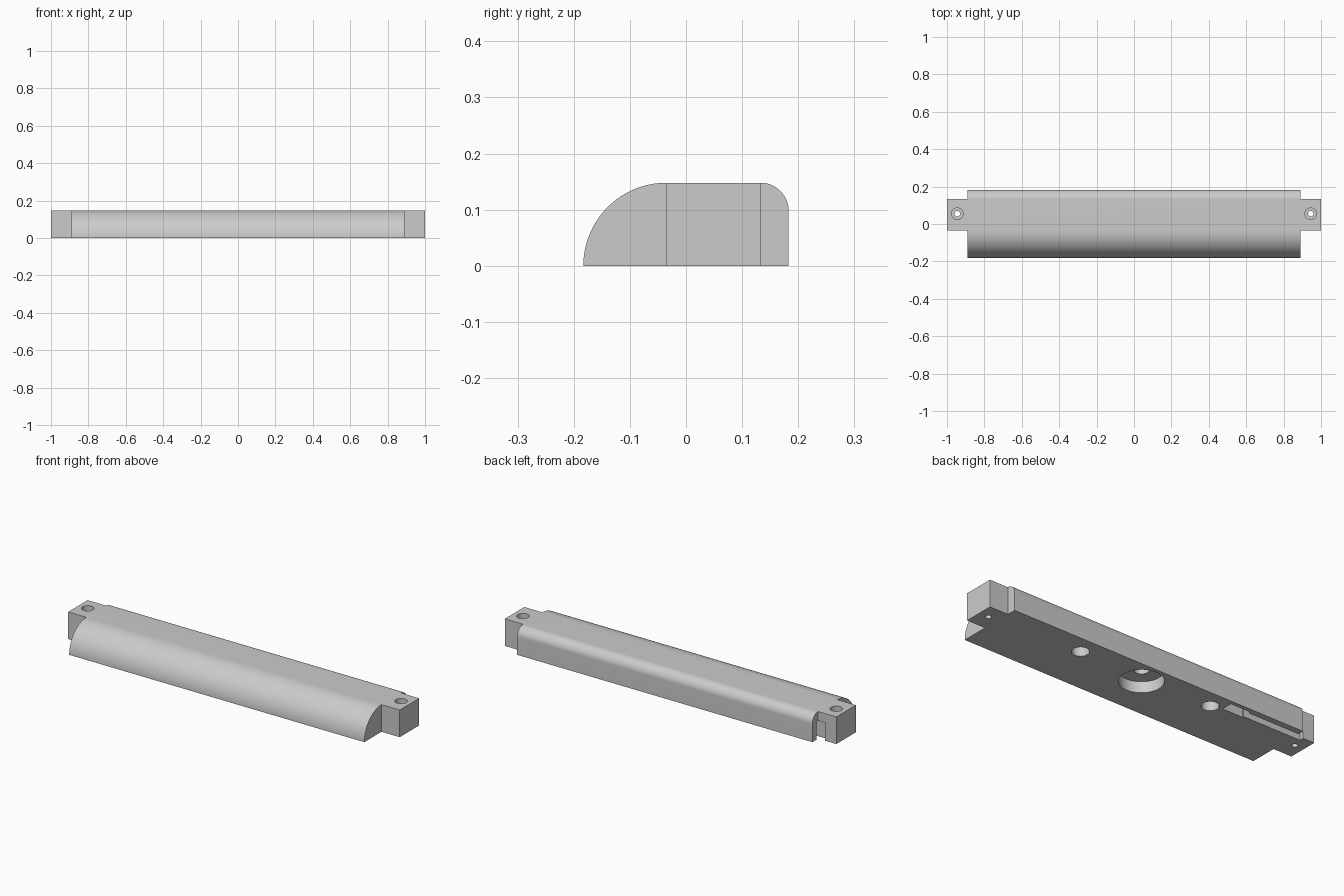
import bpy, bmesh, math

cube = bpy.data.objects.get("Cube")
if cube:
    bpy.data.objects.remove(cube, do_unlink=True)

HEIGHT = 0.148
BODY_END = 0.89

grey = bpy.data.materials.new("light_grey")
grey.use_nodes = True
colour = (0.6, 0.6, 0.6, 1)
grey.diffuse_color = colour
grey.node_tree.nodes["Principled BSDF"].inputs["Base Color"].default_value = colour


def add_object(name, bm):
    bmesh.ops.recalc_face_normals(bm, faces=bm.faces)
    mesh = bpy.data.meshes.new(name)
    bm.to_mesh(mesh)
    bm.free()
    mesh.materials.append(grey)
    obj = bpy.data.objects.new(name, mesh)
    bpy.context.collection.objects.link(obj)
    return obj


def prism(name, outline, direction):
    """Extrude a closed outline of 3D points along a direction."""
    bm = bmesh.new()
    face = bm.faces.new([bm.verts.new(p) for p in outline])
    side = bmesh.ops.extrude_face_region(bm, geom=[face])
    moved = [v for v in side["geom"] if isinstance(v, bmesh.types.BMVert)]
    bmesh.ops.translate(bm, verts=moved, vec=direction)
    return add_object(name, bm)


def box(name, x0, x1, y0, y1, z0, z1):
    base = [(x0, y0, z0), (x1, y0, z0), (x1, y1, z0), (x0, y1, z0)]
    return prism(name, base, (0, 0, z1 - z0))


def cylinder(name, x, y, radius, z0, z1, sides=48):
    turns = [math.tau * i / sides for i in range(sides)]
    ring = [(x + radius * math.cos(a), y + radius * math.sin(a), z0) for a in turns]
    return prism(name, ring, (0, 0, z1 - z0))


def arc(cy, cz, radius, start, end, steps):
    angles = [math.radians(start + (end - start) * i / steps) for i in range(steps + 1)]
    return [(-BODY_END, cy + radius * math.cos(a), cz + radius * math.sin(a)) for a in angles]


def combine(target, tool, operation):
    mod = target.modifiers.new(tool.name, "BOOLEAN")
    mod.operation = operation
    mod.solver = "EXACT"
    mod.object = tool
    bpy.context.view_layer.objects.active = target
    bpy.ops.object.modifier_apply(modifier=mod.name)
    bpy.data.objects.remove(tool, do_unlink=True)


# Bar with a large rounded front and a small rounded back edge
profile = arc(-0.035, 0, HEIGHT, 180, 90, 32)
profile += arc(0.133, HEIGHT - 0.05, 0.05, 90, 0, 16)
profile.append((-BODY_END, 0.183, 0))
bar = prism("rounded_bar", profile, (2 * BODY_END, 0, 0))

# Mounting tabs at both ends
combine(bar, box("mounting_tabs", -1, 1, -0.035, 0.133, 0, HEIGHT), "UNION")

cutters = []
for side in (-1, 1):
    # Counterbored screw holes and blind underside holes
    cutters += [
        cylinder("screw_hole", side * 0.945, 0.055, 0.015, -0.1, 0.3, 32),
        cylinder("screw_head", side * 0.945, 0.055, 0.031, 0.06, 0.3, 32),
        cylinder("underside_hole", side * 0.4, 0.083, 0.043, -0.1, 0.1),
    ]

# Stepped central recess
cutters += [
    cylinder("centre_recess", 0, 0.055, 0.109, -0.1, 0.06, 64),
    cylinder("centre_bore", 0, 0.055, 0.036, -0.1, 0.12),
]

# Pocket and channel leading out of one end
cutters += [
    box("channel_pocket", -0.585, -0.462, 0.101, 0.161, -0.1, 0.1),
    box("channel", -0.932, -0.52, 0.109, 0.149, -0.1, 0.098),
]
for cutter in cutters:
    combine(bar, cutter, "DIFFERENCE")

bpy.ops.object.select_all(action="DESELECT")
bar.select_set(True)
bpy.context.view_layer.objects.active = bar
bpy.ops.object.shade_smooth_by_angle(angle=math.radians(30))
